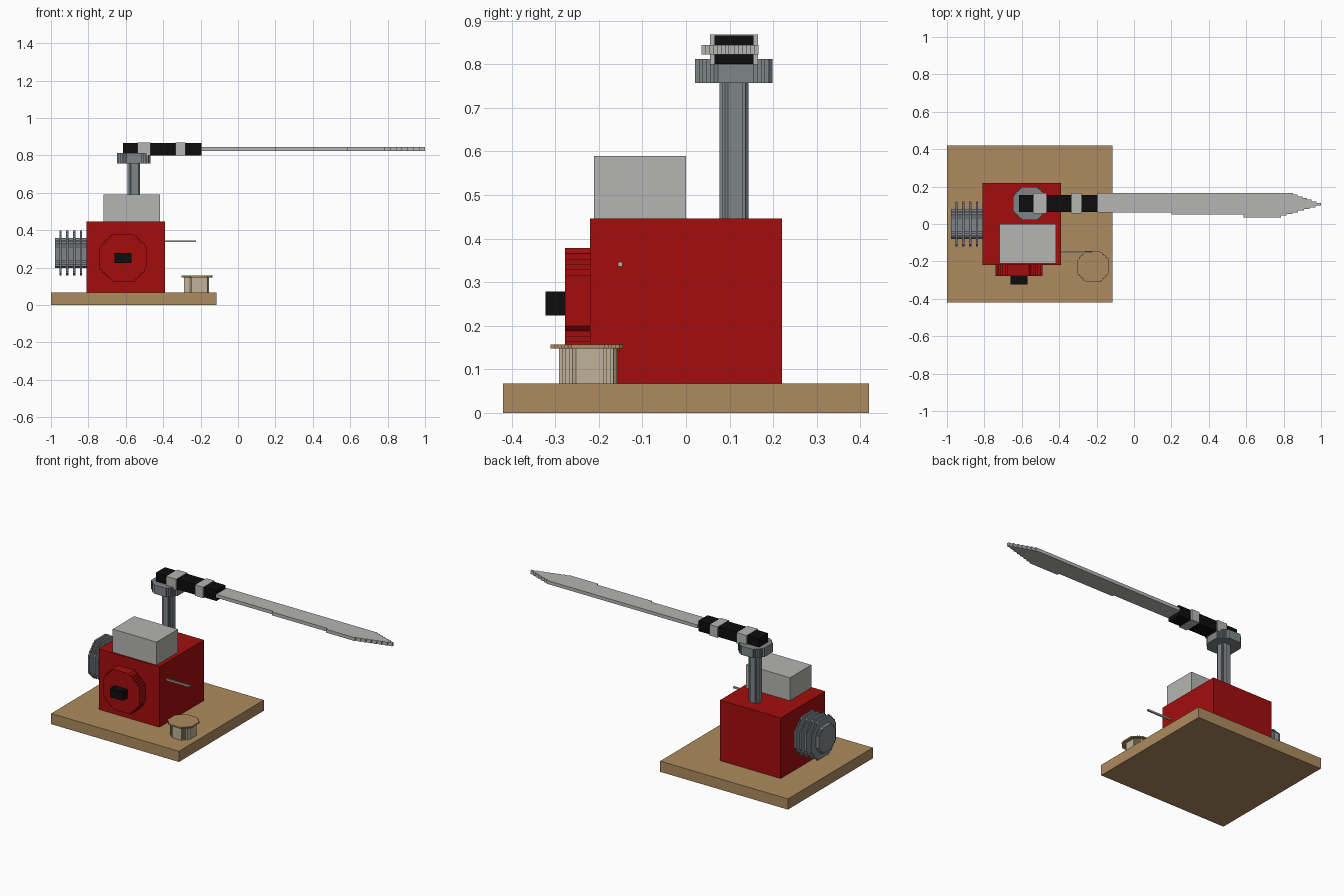
import bpy
import bmesh
import math

cube = bpy.data.objects.get("Cube")
if cube:
    bpy.data.objects.remove(cube, do_unlink=True)


def material(name, r, g, b):
    mat = bpy.data.materials.new(name)
    mat.use_nodes = True
    mat.diffuse_color = (r, g, b, 1)
    bsdf = next(n for n in mat.node_tree.nodes if n.type == 'BSDF_PRINCIPLED')
    bsdf.inputs["Base Color"].default_value = (r, g, b, 1)
    return mat


red = material("red", 0.37, 0.004, 0.004)
wood = material("wood", 0.42, 0.26, 0.115)
light_grey = material("light grey", 0.46, 0.46, 0.45)
steel = material("steel", 0.21, 0.235, 0.25)
cream = material("cream", 0.52, 0.45, 0.32)
black = material("black", 0.004, 0.004, 0.004)

# How a profile point (u, v) and a depth w map onto x, y, z
AXES = {
    'x': lambda u, v, w: (w, u, v),
    'y': lambda u, v, w: (u, w, v),
    'z': lambda u, v, w: (u, v, w),
}


def prism(name, profile, axis, start, end, mat):
    """Extrude a flat profile along an axis."""
    place = AXES[axis]
    bm = bmesh.new()
    low = [bm.verts.new(place(u, v, start)) for u, v in profile]
    high = [bm.verts.new(place(u, v, end)) for u, v in profile]
    bm.faces.new(low)
    bm.faces.new(high)
    n = len(profile)
    for i in range(n):
        j = (i + 1) % n
        bm.faces.new((low[i], low[j], high[j], high[i]))
    bmesh.ops.recalc_face_normals(bm, faces=bm.faces)
    mesh = bpy.data.meshes.new(name)
    bm.to_mesh(mesh)
    bm.free()
    mesh.materials.append(mat)
    obj = bpy.data.objects.new(name, mesh)
    bpy.context.collection.objects.link(obj)
    return obj


def block(name, x, y, z, mat):
    corners = [(x[0], y[0]), (x[1], y[0]), (x[1], y[1]), (x[0], y[1])]
    return prism(name, corners, 'z', z[0], z[1], mat)


def stairs(a, b, steps):
    """Stepped line from a to b, moving in v first."""
    points = []
    for i in range(steps):
        u = a[0] + (b[0] - a[0]) * i / steps
        for k in (i, i + 1):
            points.append((u, a[1] + (b[1] - a[1]) * k / steps))
    return points


def octagon(cu, cv, r, steps):
    """Octagon whose four slanted sides are small steps."""
    flat = r * math.tan(math.pi / 8)
    quarter = stairs((r, flat), (flat, r), steps)
    # Keep the steps straddling the slanted side
    quarter = [(r, flat)] + quarter[1:-1] + [(flat, r)]
    points = []
    for turn in range(4):
        for u, v in quarter:
            for _ in range(turn):
                u, v = -v, u
            points.append((cu + u, cv + v))
    return points


# Base board and engine body
block("base_board", (-1, -0.115), (-0.42, 0.42), (0, 0.067), wood)
block("engine_body", (-0.81, -0.39), (-0.22, 0.22), (0.067, 0.446), red)
block("top_box", (-0.72, -0.416), (-0.211, 0), (0.446, 0.59), light_grey)

# Front cover with its knob
prism("front_cover", octagon(-0.614, 0.252, 0.126, 6), 'y', -0.278, -0.22, red)
block("front_knob", (-0.66, -0.57), (-0.323, -0.278), (0.224, 0.279), black)

# Finned cylinder on the side
prism("side_cylinder", octagon(0, 0.278, 0.08, 5), 'x', -0.978, -0.81, steel)
for i in range(4):
    x = -0.955 + i * 0.0365
    prism(f"cooling_fin_{i + 1}", octagon(0, 0.278, 0.121, 6),
          'x', x, x + 0.012, steel)

# Thin rod and the lidded pot
block("side_rod", (-0.39, -0.225), (-0.156, -0.146), (0.336, 0.346), light_grey)
prism("pot", octagon(-0.222, -0.225, 0.067, 5), 'z', 0.067, 0.148, cream)
prism("pot_lid", octagon(-0.219, -0.228, 0.083, 6), 'z', 0.148, 0.157, wood)

# Mast and hub
prism("mast", octagon(-0.558, 0.11, 0.033, 3), 'z', 0.446, 0.757, steel)
prism("mast_hub", octagon(-0.558, 0.11, 0.089, 6), 'z', 0.757, 0.812, steel)

# Grip with two bands
block("grip", (-0.615, -0.195), (0.065, 0.155), (0.801, 0.866), black)
for label, x in (("inner", (-0.536, -0.467)), ("outer", (-0.335, -0.28))):
    block(f"{label}_grip_band", x, (0.055, 0.165), (0.8, 0.868), light_grey)

# Long blade with a stepped lower edge and a stepped point
lower_edge = [(-0.195, 0.062), (0.2, 0.062), (0.2, 0.05), (0.585, 0.05),
              (0.585, 0.036), (0.785, 0.036)]
lower_tip = stairs((0.785, 0.036), (1, 0.098), 7)
upper_tip = stairs((0.85, 0.166), (1, 0.112), 6)
blade = lower_edge + lower_tip[1:] + [(1, 0.098), (1, 0.112)]
blade += upper_tip[:0:-1] + [(0.85, 0.166), (-0.195, 0.166)]
prism("blade", blade, 'z', 0.823, 0.844, light_grey)
